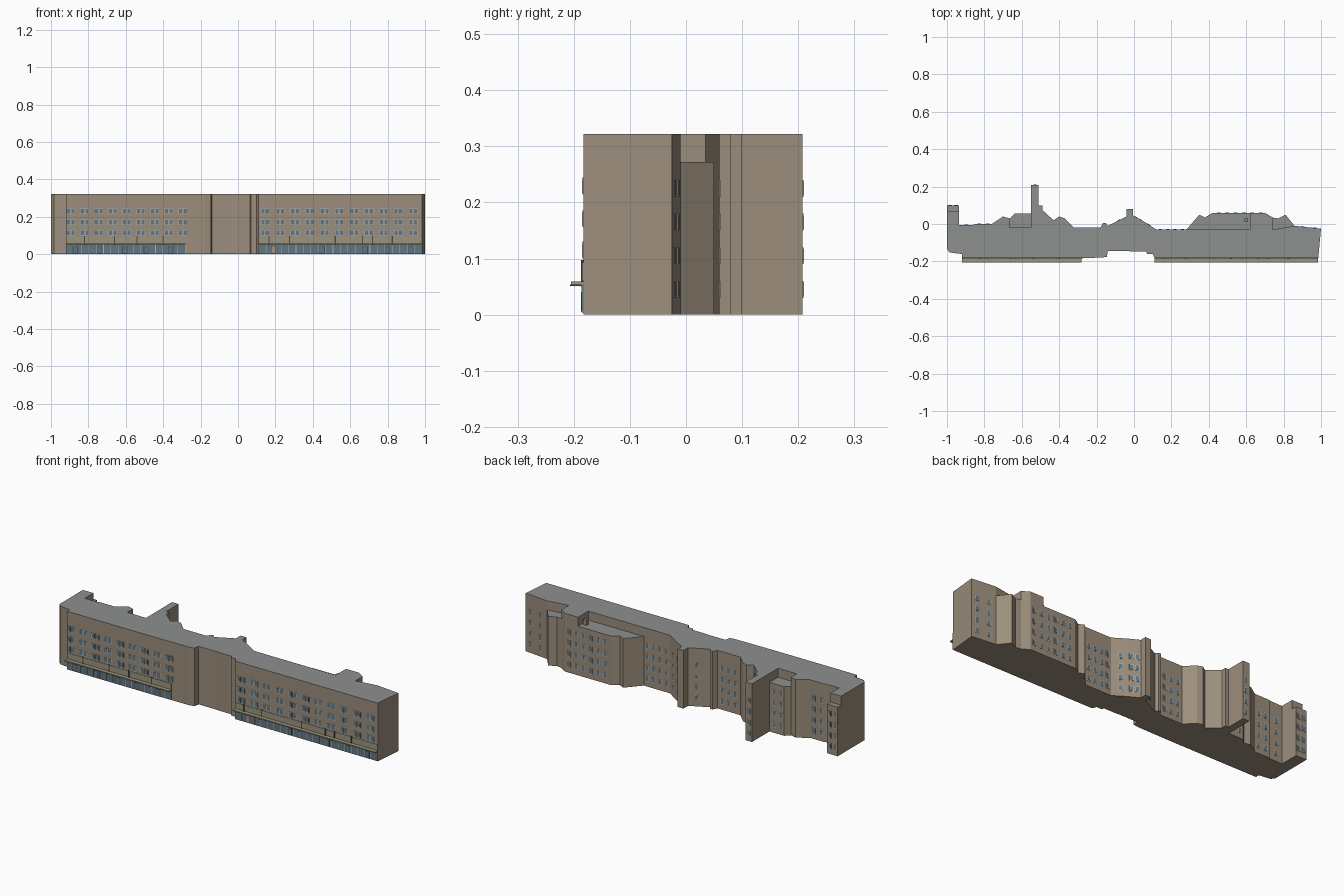
import bpy, bmesh
from mathutils import Vector

if "Cube" in bpy.data.objects:
    bpy.data.objects.remove(bpy.data.objects["Cube"])


def material(name, rgb):
    m = bpy.data.materials.new(name)
    m.diffuse_color = (*rgb, 1)
    m.use_nodes = True
    m.node_tree.nodes["Principled BSDF"].inputs["Base Color"].default_value = m.diffuse_color
    return m


WALL = material("brown_wall", (0.33, 0.27, 0.20))
ROOF = material("grey_roof", (0.27, 0.28, 0.28))
GLASS = material("blue_glass", (0.12, 0.18, 0.22))
FRAME = material("pale_frame", (0.42, 0.46, 0.46))
BAND = material("khaki_band", (0.33, 0.30, 0.21))
DARK = material("dark_metal", (0.06, 0.07, 0.07))
TAN = material("tan_door", (0.40, 0.29, 0.19))


def finish(name, bm, mats):
    bmesh.ops.recalc_face_normals(bm, faces=bm.faces)
    me = bpy.data.meshes.new(name)
    bm.to_mesh(me)
    bm.free()
    for m in mats:
        me.materials.append(m)
    ob = bpy.data.objects.new(name, me)
    bpy.context.collection.objects.link(ob)
    return ob


def prism(name, outline, height):
    """Extruded plan outline, walls brown and roof grey."""
    bm = bmesh.new()
    base = bm.faces.new([bm.verts.new((x, y, 0)) for x, y in outline])
    res = bmesh.ops.extrude_face_region(bm, geom=[base])
    for v in res["geom"]:
        if isinstance(v, bmesh.types.BMVert):
            v.co.z = height
    for f in bm.faces:
        if min(v.co.z for v in f.verts) > height - 1e-5:
            f.material_index = 1
    return finish(name, bm, [WALL, ROOF])


def panel(bm, p, along, out, w, z0, z1, depth, mat=0):
    """Box centred at p on a wall, projecting by depth along the wall normal."""
    vs = []
    for z in (z0, z1):
        for s, d in ((-.5, -.002), (.5, -.002), (.5, depth), (-.5, depth)):
            q = p + along * (s * w) + out * d
            vs.append(bm.verts.new((q.x, q.y, z)))
    for ids in ((0, 1, 2, 3), (4, 5, 6, 7), (0, 1, 5, 4), (1, 2, 6, 5),
                (2, 3, 7, 6), (3, 0, 4, 7)):
        bm.faces.new([vs[i] for i in ids]).material_index = mat


def window(bm, p, along, out, w, z, h):
    panel(bm, p, along, out, w, z - h / 2, z + h / 2, 0.0015, 1)
    panel(bm, p, along, out, w - .005, z - h / 2 + .003, z + h / 2 - .003, 0.0022, 0)


def window_wall(bm, a, b, cols, rows, w=0.02, h=0.03):
    """Grid of windows on the wall from a to b (outside is to the right of a-b)."""
    a, b = Vector(a), Vector(b)
    d = (b - a).normalized()
    out = Vector((d.y, -d.x))
    for i in range(cols):
        for z in rows:
            window(bm, a.lerp(b, (i + .5) / cols), d, out, w, z, h)


# Main full-height body, plan outline anticlockwise
F = -0.183
prism("main_building", [
    (-1, -.135), (-.985, -.152), (-.95, -.157), (-.92, -.16), (-.92, F),
    (-.40, F), (-.175, -.18), (-.145, -.175), (-.14, -.145), (-.035, -.145),
    (-.005, -.147), (.065, -.147), (.07, -.16), (.10, -.16), (.11, F),
    (.985, F), (1, -.025),
    (.86, -.01), (.74, -.03), (.74, .035), (.70, .06), (.62, .06), (.62, -.03),
    (.12, -.03), (.05, .015), (-.005, .045), (-.005, .08), (-.04, .08),
    (-.04, .04), (-.14, -.01), (-.15, .005), (-.165, .005), (-.18, -.02),
    (-.32, -.02), (-.37, .03), (-.40, .04), (-.43, .02), (-.49, .075),
    (-.49, .10), (-.51, .10), (-.51, .208), (-.55, .208), (-.55, -.02),
    (-.665, -.02), (-.665, .03), (-.70, .04), (-.76, 0), (-.85, 0),
    (-.86, -.005), (-.935, -.005), (-.935, .07), (-1, .07)], 0.322)

# Lower rear blocks
LOW = 0.272
prism("rear_low_block", [(.28, -.03), (.62, -.03), (.62, .06), (.42, .06),
                         (.38, .035), (.35, .05)], LOW)
prism("rear_low_bay", [(.74, -.03), (.86, -.012), (.81, .05), (.77, .03),
                       (.74, .035)], LOW)
prism("rear_left_low_block", [(-.665, -.02), (-.55, -.02), (-.55, .055),
                              (-.64, .055), (-.665, .03)], LOW)
prism("end_low_block", [(-1, .07), (-.935, .07), (-.935, .10), (-1, .10)], LOW)

# Small rooftop hut
hut = prism("roof_hut", [(.59, .01), (.61, .01), (.61, .03), (.59, .03)], .03)
hut.location.z = LOW

# Front windows: paired sashes, three floors
X, OUT = Vector((1, 0)), Vector((0, -1))
bm = bmesh.new()
for x0, x1, n in ((-.895, -.295, 9), (.147, .937, 11)):
    for i in range(n):
        cx = x0 + (x1 - x0) * i / (n - 1)
        for s in (-.0125, .0125):
            for z in (.115, .171, .229):
                window(bm, Vector((cx + s, F)), X, OUT, .022, z, .03)
finish("front_windows", bm, [GLASS, FRAME])

# Rear windows, wall by wall
bm = bmesh.new()
ROWS = (.045, .105, .165, .225)
for a, b, cols in (
        ((1, -.025), (.87, -.011), 2), ((.70, .06), (.43, .06), 6),
        ((.28, -.03), (.12, -.03), 4), ((.11, -.0236), (.05, .015), 1),
        ((.05, .015), (-.005, .045), 2), ((-.05, .035), (-.11, .005), 1),
        ((-.19, -.02), (-.31, -.02), 3), ((-.51, .208), (-.55, .208), 1),
        ((-.56, .055), (-.64, .055), 2), ((-.76, 0), (-.85, 0), 2),
        ((-.86, -.005), (-.935, -.005), 1), ((-.935, .10), (-1, .10), 2)):
    window_wall(bm, a, b, cols, ROWS)
finish("rear_windows", bm, [GLASS, FRAME])

# Shopfronts: glazing, mullions, fascia band, canopy, doors and brackets
shops = {
    "left": (-.92, -.28, (-.87, -.74, -.605, -.49, -.36), (-.82, -.66, -.54, -.40)),
    "right": (.11, .985, (.19, .45, .68, .80, .925), (.165, .275, .52, .665, .72, .825)),
}
for side, (x0, x1, doors, posts) in shops.items():
    mid, w = Vector(((x0 + x1) / 2, F)), x1 - x0
    for part, z0, z1, depth, mat in (("glazing", .004, .054, .002, GLASS),
                                     ("fascia_band", .06, .093, .002, BAND),
                                     ("canopy", .053, .059, .022, BAND)):
        bm = bmesh.new()
        panel(bm, mid, X, OUT, w, z0, z1, depth)
        finish(f"{side}_{part}", bm, [mat])
    bm = bmesh.new()
    n = round(w / .04)
    for i in range(n + 1):
        panel(bm, Vector((x0 + .002 + (w - .004) * i / n, F)), X, OUT, .003, .004, .054, .003)
    finish(f"{side}_mullions", bm, [FRAME])
    bm = bmesh.new()
    for x in doors:
        panel(bm, Vector((x, F)), X, OUT, .028, .004, .044, .0035, 0)
        panel(bm, Vector((x, F)), X, OUT, .021, .006, .040, .0042, 2 if x == .19 else 1)
    finish(f"{side}_doors", bm, [DARK, GLASS, TAN])
    bm = bmesh.new()
    for x in posts:
        panel(bm, Vector((x, F)), X, OUT, .006, .05, .097, .004)
        panel(bm, Vector((x, F)), X, OUT, .006, .051, .054, .024)
    finish(f"{side}_canopy_brackets", bm, [DARK])
